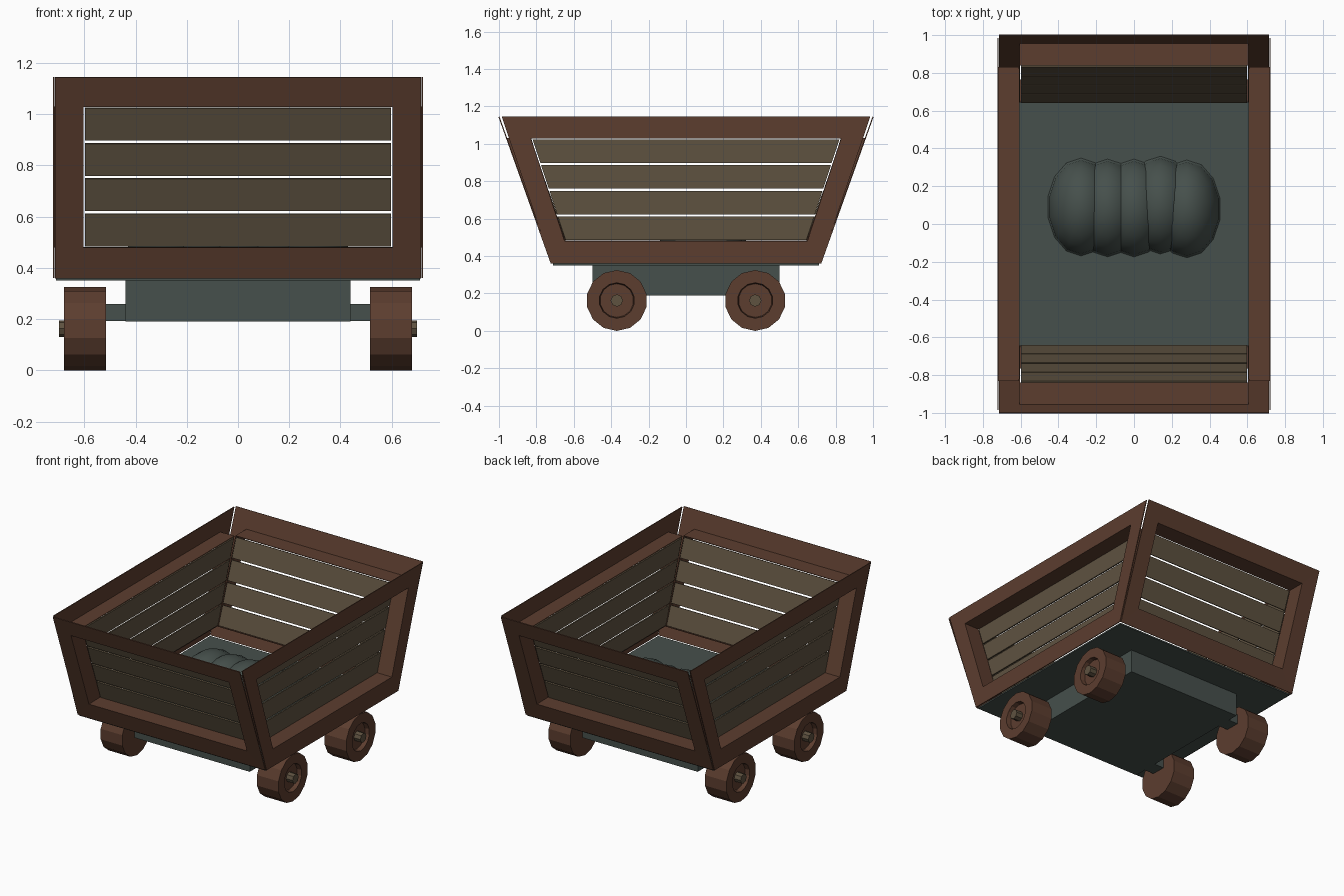
import bpy, bmesh, math
from mathutils import Matrix, Vector

cube = bpy.data.objects.get("Cube")
if cube:
    bpy.data.objects.remove(cube, do_unlink=True)


def material(name, rgb):
    m = bpy.data.materials.new(name)
    m.use_nodes = True
    m.diffuse_color = (*rgb, 1)
    bsdf = m.node_tree.nodes["Principled BSDF"]
    bsdf.inputs["Base Color"].default_value = (*rgb, 1)
    bsdf.inputs["Roughness"].default_value = 0.9
    return m


BROWN = material("red_brown_wood", (0.107, 0.047, 0.028))
TAUPE = material("weathered_plank", (0.112, 0.084, 0.051))
SLATE = material("dark_slate", (0.061, 0.080, 0.072))


def finish(name, bm, mat):
    bmesh.ops.recalc_face_normals(bm, faces=bm.faces)
    mesh = bpy.data.meshes.new(name)
    bm.to_mesh(mesh)
    bm.free()
    mesh.materials.append(mat)
    ob = bpy.data.objects.new(name, mesh)
    bpy.context.collection.objects.link(ob)
    return ob


def box(name, lo, hi, mat):
    lo, hi = Vector(lo), Vector(hi)
    bm = bmesh.new()
    bmesh.ops.create_cube(bm, size=1, matrix=Matrix.Translation((lo + hi) / 2)
                          @ Matrix.Diagonal((*(hi - lo), 1)))
    return finish(name, bm, mat)


def lathe_x(name, profile, y, z, sides, mat):
    """Spin (x, radius) points around an axis along x."""
    bm = bmesh.new()
    verts = [bm.verts.new((x, y, z + r)) for x, r in profile]
    edges = [bm.edges.new(p) for p in zip(verts, verts[1:])]
    bmesh.ops.spin(bm, geom=verts + edges, cent=(0, y, z), axis=(1, 0, 0),
                   angle=math.tau, steps=sides, use_merge=True)
    bmesh.ops.remove_doubles(bm, verts=bm.verts, dist=1e-4)
    return finish(name, bm, mat)


# Wall layout: heights shared by all walls
BOTTOM, TOP = 0.36, 1.145
HOLE_LOW, HOLE_HIGH = 0.48, 1.03
SLATS, GAP = 4, 0.012


def lerp(a, b, t):
    return a + (b - a) * t


def side_point(sign):
    return lambda u, z, depth: (sign * (0.72 - depth), u, z)


def end_point(sign):
    return lambda u, z, depth: (u, sign * (lerp(0.72, 1.0, (z - BOTTOM) / (TOP - BOTTOM)) - depth), z)


def wall(name, place, outer, hole, depth):
    """Thin frame sheet with a deep lip around its opening, closed by slats."""
    def loop(bm, widths, low, high, d):
        a, b = widths
        return [bm.verts.new(place(u, z, d))
                for u, z in ((-a, low), (a, low), (b, high), (-b, high))]

    bm = bmesh.new()
    rings = [loop(bm, outer, BOTTOM, TOP, 0), loop(bm, hole, HOLE_LOW, HOLE_HIGH, 0),
             loop(bm, hole, HOLE_LOW, HOLE_HIGH, depth)]
    for r, s in zip(rings, rings[1:]):
        for i in range(4):
            j = (i + 1) % 4
            bm.faces.new((r[i], r[j], s[j], s[i]))
    frame = finish(name + "_frame", bm, BROWN)
    thick = frame.modifiers.new("thickness", "SOLIDIFY")
    thick.thickness, thick.offset = 0.006, 0

    bm = bmesh.new()
    step = (HOLE_HIGH - HOLE_LOW) / SLATS
    for k in range(SLATS):
        low = HOLE_LOW + k * step + GAP / 2
        high = low + step - GAP
        widths = [lerp(*hole, (z - HOLE_LOW) / (HOLE_HIGH - HOLE_LOW)) - 0.008
                  for z in (low, high)]
        bm.faces.new(loop(bm, widths, low, high, depth))
    slats = finish(name + "_slats", bm, TAUPE)
    thick = slats.modifiers.new("thickness", "SOLIDIFY")
    thick.thickness, thick.offset = 0.01, 0


for label, sign in (("left", 1), ("right", -1)):
    wall(label + "_wall", side_point(sign), (0.72, 0.985), (0.65, 0.83), 0.11)
for label, sign in (("front", -1), ("back", 1)):
    wall(label + "_wall", end_point(sign), (0.715, 0.715), (0.605, 0.605), 0.12)

# Floor and undercarriage
box("floor", (-0.71, -0.71, 0.35), (0.71, 0.71, 0.36), SLATE)
box("chassis", (-0.44, -0.5, 0.19), (0.44, 0.5, 0.362), SLATE)

# Axles and wheels
RADIUS = 0.1625
for end, y in (("front", -0.37), ("back", 0.37)):
    box(end + "_axle", (-0.515, y - 0.05, 0.193), (0.515, y + 0.05, 0.26), SLATE)
    for label, s in (("left", 1), ("right", -1)):
        tyre = [(0.515, 0), (0.515, RADIUS), (0.68, RADIUS),
                (0.68, 0.095), (0.65, 0.09), (0.65, 0)]
        cap = [(0.645, 0), (0.645, 0.033), (0.70, 0.033), (0.70, 0)]
        for part, prof, sides, mat in (("wheel", tyre, 14, BROWN), ("hub_cap", cap, 8, TAUPE)):
            lathe_x(f"{end}_{label}_{part}", [(s * x, r) for x, r in prof],
                    y, RADIUS, sides, mat)

# Lumpy load resting on the floor
for i, shift in enumerate((0.0, -0.005, -0.005, 0.01, -0.01)):
    bm = bmesh.new()
    bmesh.ops.create_uvsphere(
        bm, u_segments=14, v_segments=10, radius=1,
        matrix=Matrix.Translation((0.14 * (i - 2), 0.09 + shift, 0.355))
        @ Matrix.Diagonal((0.18, 0.26, 0.25, 1)))
    bmesh.ops.bisect_plane(bm, geom=bm.verts[:] + bm.edges[:] + bm.faces[:],
                           plane_co=(0, 0, 0.355), plane_no=(0, 0, 1), clear_inner=True)
    lump = finish(f"load_lump_{i + 1}", bm, SLATE)
    for p in lump.data.polygons:
        p.use_smooth = True
